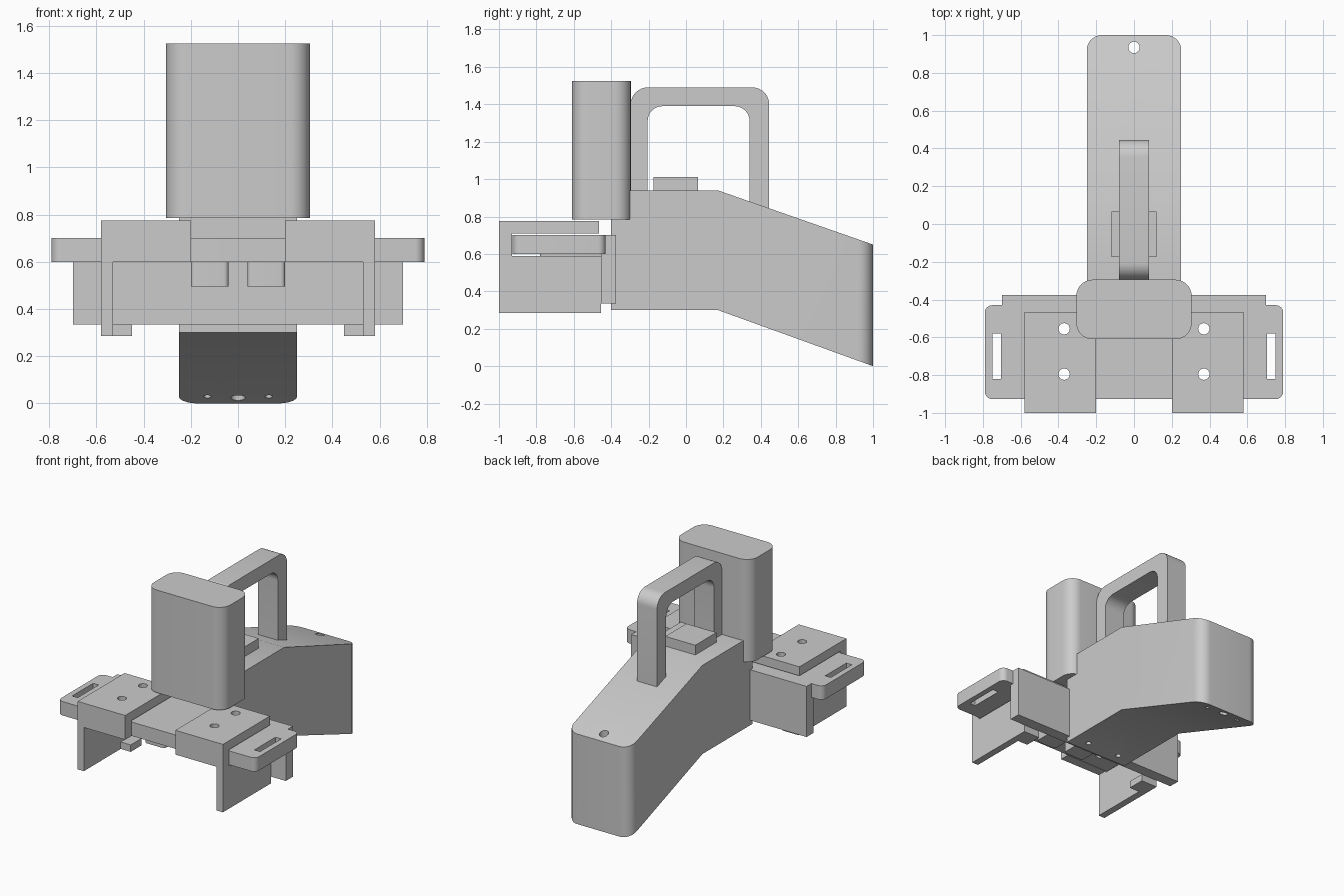
import bpy, bmesh, math
from mathutils import Vector

if "Cube" in bpy.data.objects:
    bpy.data.objects.remove(bpy.data.objects["Cube"])


def fillet(points, steps=8):
    """Turn (u, v, radius) corners into an outline with rounded corners."""
    out = []
    for i, (u, v, r) in enumerate(points):
        p = Vector((u, v))
        if r == 0:
            out.append(p)
            continue
        a = (Vector(points[i - 1][:2]) - p).normalized()
        b = (Vector(points[(i + 1) % len(points)][:2]) - p).normalized()
        half = a.angle(b) / 2
        centre = p + (a + b).normalized() * (r / math.sin(half))
        start = (p + a * (r / math.tan(half)) - centre).normalized()
        end = (p + b * (r / math.tan(half)) - centre).normalized()
        for k in range(steps + 1):
            out.append(centre + start.slerp(end, k / steps) * r)
    return out


def prism(name, points, axis, lo, hi, round_edges=None, radius=0.0):
    """Extrude an outline: axis 'z' uses (x, y), axis 'x' uses (y, z)."""
    bm = bmesh.new()
    place = (lambda p, h: (p.x, p.y, h)) if axis == 'z' else (lambda p, h: (h, p.x, p.y))
    face = bm.faces.new([bm.verts.new(place(p, lo)) for p in fillet(points)])
    ext = bmesh.ops.extrude_face_region(bm, geom=[face])
    move = (0, 0, hi - lo) if axis == 'z' else (hi - lo, 0, 0)
    bmesh.ops.translate(bm, vec=move, verts=[g for g in ext['geom'] if isinstance(g, bmesh.types.BMVert)])
    if round_edges:
        bmesh.ops.bevel(bm, geom=[e for e in bm.edges if round_edges(e)], offset=radius,
                        segments=8, profile=0.5, affect='EDGES')
    bmesh.ops.recalc_face_normals(bm, faces=bm.faces)
    mesh = bpy.data.meshes.new(name)
    bm.to_mesh(mesh)
    bm.free()
    obj = bpy.data.objects.new(name, mesh)
    bpy.context.collection.objects.link(obj)
    return obj


def slab(name, x, y, z, r=0.0):
    pts = [(x[0], y[0], r), (x[1], y[0], r), (x[1], y[1], r), (x[0], y[1], r)]
    return prism(name, pts, 'z', z[0], z[1])


def drill(x, y, z, r):
    bpy.ops.mesh.primitive_cylinder_add(vertices=32, radius=r, depth=z[1] - z[0],
                                        location=(x, y, (z[0] + z[1]) / 2))
    return bpy.context.object


def boolean(obj, tools, operation='DIFFERENCE'):
    for tool in tools:
        bpy.context.view_layer.objects.active = obj
        mod = obj.modifiers.new("bool", 'BOOLEAN')
        mod.operation, mod.object, mod.solver = operation, tool, 'EXACT'
        bpy.ops.object.modifier_apply(modifier=mod.name)
        bpy.data.objects.remove(tool)


# Main housing with sloped tail and rounded rear corners
body = prism("housing", [(-0.40, 0.30, 0), (0.17, 0.30, 0), (1, 0, 0), (1, 0.65, 0), (0.17, 0.94, 0),
                         (-0.30, 0.94, 0), (-0.30, 0.785, 0), (-0.40, 0.785, 0)], 'x', -0.25, 0.25,
             lambda e: all(v.co.y > 0.99 for v in e.verts) and
             abs(e.verts[0].co.z - e.verts[1].co.z) > 0.5, 0.08)
holes = [drill(0, 0.935, (-0.2, 0.9), 0.03)]
for s in (-1, 1):
    holes += [drill(s * 0.13, 0.92, (-0.1, 0.13), 0.016), drill(s * 0.13, -0.32, (0.2, 0.4), 0.018)]
boolean(body, holes)

# Upright front canister
slab("canister", (-0.305, 0.305), (-0.61, -0.295), (0.785, 1.525), 0.085)

# Carrying handle
prism("handle", [(-0.295, 0.85, 0), (-0.295, 1.49, 0.09), (0.445, 1.49, 0.09), (0.445, 0.75, 0),
                 (0.34, 0.75, 0), (0.34, 1.39, 0.08), (-0.205, 1.39, 0.08), (-0.205, 0.85, 0)],
      'x', -0.08, 0.08)

# Raised block under the handle
slab("top_block", (-0.12, 0.12), (-0.175, 0.065), (0.90, 1.01))

# Vertical back plate
slab("back_plate", (-0.70, 0.70), (-0.455, -0.375), (0.335, 0.70))

# Horizontal mounting plate with end slots and bolt holes
plate = slab("mounting_plate", (-0.79, 0.79), (-0.927, -0.43), (0.60, 0.70), 0.04)
cuts = []
for s in (-1, 1):
    xs = sorted((s * 0.705, s * 0.75))
    cuts.append(slab("slot_cutter", xs, (-0.82, -0.58), (0.5, 0.8)))
    cuts += [drill(s * 0.37, y, (0.5, 0.8), 0.03) for y in (-0.555, -0.795)]
boolean(plate, cuts)

for s, side in ((-1, "left"), (1, "right")):
    def span(a, b):
        return sorted((s * a, s * b))

    # Side bracket: C-shaped wall, top cover with front lip, inner foot
    wall = prism(side + "_bracket", [(-1, 0.285, 0), (-0.455, 0.285, 0), (-0.455, 0.59, 0), (-0.93, 0.59, 0),
                                     (-0.93, 0.71, 0), (-0.465, 0.71, 0), (-0.465, 0.775, 0), (-1, 0.775, 0)],
                 'x', *span(0.53, 0.58))
    cover = prism("cover", [(-1, 0.60, 0), (-0.93, 0.60, 0), (-0.93, 0.71, 0), (-0.465, 0.71, 0),
                            (-0.465, 0.775, 0), (-1, 0.775, 0)], 'x', *span(0.20, 0.55))
    foot = slab("foot", span(0.45, 0.55), (-0.58, -0.455), (0.285, 0.335))
    boolean(wall, [cover, foot], 'UNION')
    boolean(wall, [drill(s * 0.37, y, (0.65, 0.9), 0.03) for y in (-0.555, -0.795)])

    # Rounded lug under the mounting plate
    slab(side + "_lug", span(0.04, 0.20), (-0.78, -0.44), (0.495, 0.61), 0.02)

# Smooth the rounded corners, keep the edges sharp
bpy.ops.object.select_all(action='SELECT')
bpy.context.view_layer.objects.active = body
bpy.ops.object.shade_smooth_by_angle(angle=math.radians(30))
